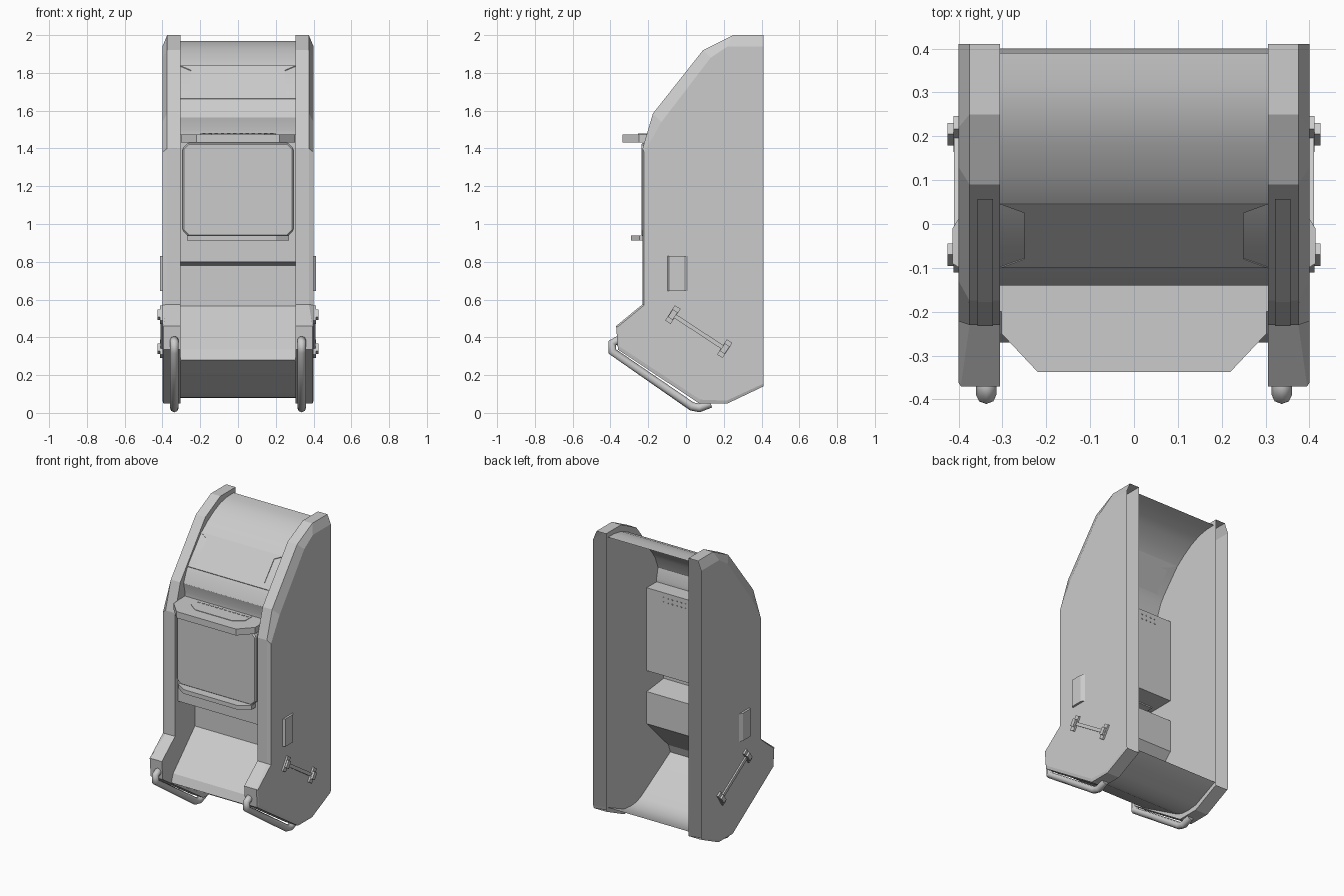
import bpy, bmesh
from mathutils import Vector

cube = bpy.data.objects.get("Cube")
if cube:
    bpy.data.objects.remove(cube)

grey = bpy.data.materials.new("light grey")
grey.use_nodes = True
grey.diffuse_color = (0.6, 0.6, 0.6, 1)
grey.node_tree.nodes["Principled BSDF"].inputs["Base Color"].default_value = (0.6, 0.6, 0.6, 1)


def finish(name, bm, smooth=None):
    bmesh.ops.recalc_face_normals(bm, faces=bm.faces)
    mesh = bpy.data.meshes.new(name)
    bm.to_mesh(mesh)
    bm.free()
    mesh.materials.append(grey)
    ob = bpy.data.objects.new(name, mesh)
    bpy.context.collection.objects.link(ob)
    if smooth:
        bpy.ops.object.select_all(action='DESELECT')
        ob.select_set(True)
        bpy.context.view_layer.objects.active = ob
        bpy.ops.object.shade_smooth_by_angle(angle=smooth)
    return ob


def prism(name, pts, depth):
    """Extrude a closed 3D outline along a depth vector."""
    bm = bmesh.new()
    face = bm.faces.new([bm.verts.new(p) for p in pts])
    new = bmesh.ops.extrude_face_region(bm, geom=[face])["geom"]
    bmesh.ops.translate(bm, vec=depth, verts=[v for v in new if isinstance(v, bmesh.types.BMVert)])
    # the extrusion drops the source face, so close it again
    bmesh.ops.holes_fill(bm, edges=[e for e in bm.edges if e.is_boundary])
    return finish(name, bm)


def box(name, lo, hi):
    outline = [(lo[0], lo[1]), (hi[0], lo[1]), (hi[0], hi[1]), (lo[0], hi[1])]
    return prism(name, [(x, y, lo[2]) for x, y in outline], (0, 0, hi[2] - lo[2]))


def sheet(name, profile, half, smooth=None):
    """Open sheet of a (y, z) profile spanning the width."""
    bm = bmesh.new()
    rows = [[bm.verts.new((s * half, y, z)) for s in (-1, 1)] for y, z in profile]
    for a, b in zip(rows, rows[1:]):
        bm.faces.new((a[0], a[1], b[1], b[0]))
    return finish(name, bm, smooth)


def mirrored(half_outline):
    return half_outline + [(-p[0], *p[1:]) for p in reversed(half_outline)]


INNER = 0.305
# side panel rim: y, z, rim x, then y, z of the outer face corner
RIM = [(0.41, 2.0, 0.375, 0.41, 1.94), (0.25, 2.0, 0.375, 0.22, 1.94),
       (0.09, 1.92, 0.375, 0.13, 1.88), (-0.175, 1.585, 0.375, -0.13, 1.54),
       (-0.23, 1.40, 0.375, -0.222, 1.38), (-0.23, 0.575, 0.375, -0.222, 0.57),
       (-0.37, 0.46, 0.395, -0.362, 0.455), (-0.36, 0.335, 0.395, -0.35, 0.35),
       (0.07, 0.05, 0.395, 0.075, 0.07), (0.22, 0.05, 0.395, 0.215, 0.065),
       (0.41, 0.14, 0.395, 0.41, 0.155)]


def side_panel(name, s):
    """Hollow panel, open at the back."""
    bm = bmesh.new()
    inner = [bm.verts.new((s * INNER, y, z)) for y, z, *_ in RIM]
    rim = [bm.verts.new((s * x, y, z)) for y, z, x, *_ in RIM]
    outer = [bm.verts.new((s * 0.40, y, z)) for *_, y, z in RIM]
    for low, high in ((inner, rim), (rim, outer)):
        for i in range(len(RIM) - 1):
            bm.faces.new((low[i], low[i + 1], high[i + 1], high[i]))
    bm.faces.new(inner)
    bm.faces.new(outer)
    return finish(name, bm)


def tube(name, path, radius):
    curve = bpy.data.curves.new(name, 'CURVE')
    curve.dimensions = '3D'
    curve.bevel_depth = radius
    curve.bevel_resolution = 2
    curve.use_fill_caps = True
    spline = curve.splines.new('POLY')
    spline.points.add(len(path) - 1)
    for point, co in zip(spline.points, path):
        point.co = (*co, 1)
    curve.materials.append(grey)
    ob = bpy.data.objects.new(name, curve)
    bpy.context.collection.objects.link(ob)


def handle_piece(name, s, a, b, width, x0, x1):
    """Bar of given width between two (y, z) points on the side."""
    a, b = Vector(a), Vector(b)
    n = (b - a).normalized().orthogonal() * width / 2
    return prism(name, [(s * x0, *p) for p in (a + n, b + n, b - n, a - n)], (s * (x1 - x0), 0, 0))


for side, s in (("left", 1), ("right", -1)):
    side_panel(side + "_side_panel", s)
    # trim strip following the front edge
    strip = [(0.06, 1.882), (-0.175, 1.585), (-0.23, 1.40), (-0.23, 1.0)]
    bm = bmesh.new()
    rows = [[bm.verts.new((s * x, y - 0.003, z + 0.002)) for x in (0.322, 0.357)] for y, z in strip]
    for a, b in zip(rows, rows[1:]):
        bm.faces.new((a[0], a[1], b[1], b[0]))
    finish(side + "_trim_strip", bm)
    # bumper rail under the foot
    rail = [(-0.34, 0.36), (-0.365, 0.385), (-0.39, 0.37), (-0.39, 0.325),
            (0.03, 0.035), (0.07, 0.026), (0.13, 0.05)]
    tube(side + "_bumper", [(s * 0.337, y, z) for y, z in rail], 0.023)
    # coin plate, thicker toward its rear edge
    prism(side + "_side_plate", [(s * 0.398, -0.10, 0.645), (s * 0.414, -0.09, 0.645),
                                 (s * 0.414, -0.01, 0.645), (s * 0.398, 0.015, 0.645)], (0, 0, 0.185))
    # side handle: bar and two end brackets
    ends = [Vector((-0.07, 0.52)), Vector((0.205, 0.34))]
    handle_piece(side + "_handle_bar", s, *ends, 0.022, 0.398, 0.41)
    along = (ends[1] - ends[0]).normalized()
    across = Vector((-along.y, along.x)) * 0.048
    for label, c in zip(("front", "rear"), ends):
        handle_piece(f"{side}_{label}_handle_bracket", s, c - across, c + across, 0.035, 0.398, 0.412)
        handle_piece(f"{side}_{label}_handle_tip", s, c - across * 0.5, c + across * 0.5, 0.03, 0.412, 0.425)

# curved roof and its raised band
sheet("roof", [(0.39, 1.97), (0.32, 1.968), (0.25, 1.955), (0.18, 1.925), (0.11, 1.882), (0.045, 1.832),
               (-0.08, 1.685), (-0.11, 1.64), (-0.14, 1.565), (-0.125, 1.50), (-0.125, 1.475)], INNER, 0.4)
band = [(INNER, 0.045, 1.838), (0.25, 0.025, 1.815), (0.25, -0.08, 1.69), (INNER, -0.10, 1.665)]
prism("roof_band", mirrored(band), (0, 0.002, -0.004))

# screen housing, screen and the two shelves
box("screen_housing", (-INNER, -0.2, 0.92), (INNER, -0.02, 1.475))
c, w, lo, hi = 0.03, 0.293, 0.935, 1.43
screen = prism("screen", mirrored([(w - c, -0.195, lo), (w, -0.195, lo + c),
                                   (w, -0.195, hi - c), (w - c, -0.195, hi)]), (0, -0.04, 0))
bevel = screen.modifiers.new("edge", 'BEVEL')
bevel.width = 0.008
bevel.segments = 1
prism("upper_shelf", mirrored([(0.302, -0.1, 1.432), (0.302, -0.25, 1.432), (0.22, -0.337, 1.432)]), (0, 0, 0.043))
prism("shelf_inlay", mirrored([(0.2, -0.13, 1.475), (0.2, -0.21, 1.475), (0.14, -0.255, 1.475)]), (0, 0, 0.003))
prism("lower_shelf", mirrored([(0.27, -0.15, 0.912), (0.27, -0.245, 0.912), (0.2, -0.29, 0.912)]), (0, 0, 0.028))

# speaker slots on the shelf and the back of the housing
for i in range(12):
    x = -0.18 + i * 0.0327
    box(f"shelf_slot_{i}", (x - 0.009, -0.16, 1.477), (x + 0.009, -0.15, 1.481))
    for z in (1.41, 1.44):
        box(f"rear_slot_{i}", (x - 0.004, -0.021, z), (x + 0.004, -0.016, z + 0.006))

# lower front: lip, recessed wall, chute and curved underside
sheet("lower_front", [(-0.2, 0.92), (-0.2, 0.80), (-0.02, 0.78), (-0.02, 0.565), (-0.25, 0.335), (-0.27, 0.28)], INNER)
sheet("underside", [(-0.27, 0.28), (0.04, 0.10), (0.09, 0.082), (0.15, 0.078), (0.22, 0.085), (0.40, 0.165)], INNER, 0.6)
